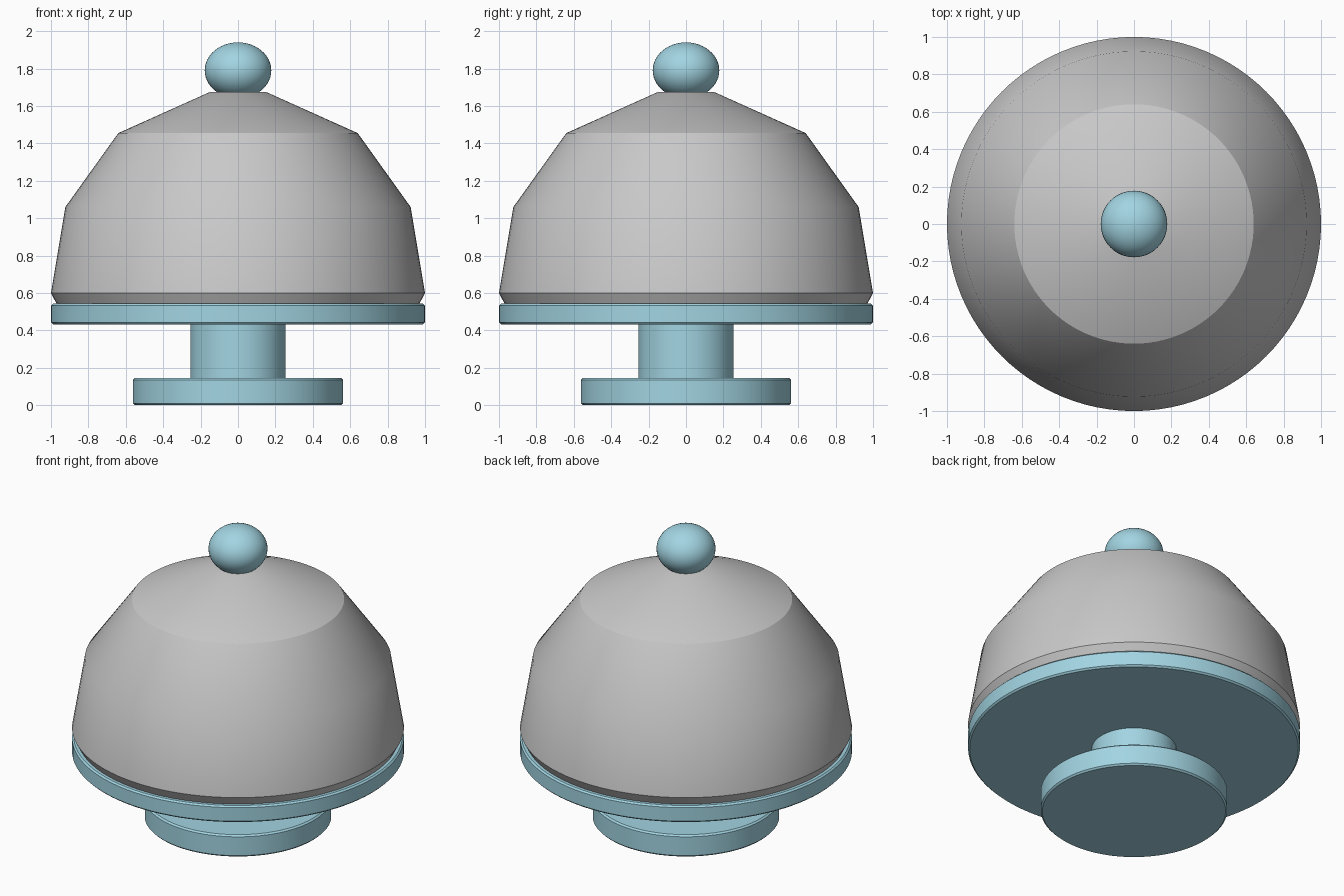
import bpy
import math

cube = bpy.data.objects.get("Cube")
if cube:
    bpy.data.objects.remove(cube, do_unlink=True)


def make_material(name, rgb):
    mat = bpy.data.materials.new(name)
    mat.use_nodes = True
    color = (*rgb, 1.0)
    mat.diffuse_color = color
    mat.node_tree.nodes["Principled BSDF"].inputs["Base Color"].default_value = color
    return mat


def finish(obj, name, mat, angle):
    obj.name = name
    obj.data.materials.append(mat)
    bpy.ops.object.shade_smooth_by_angle(angle=math.radians(angle))
    return obj


def lathe(name, profile, mat, angle=28, sides=96):
    """Spin (radius, height) points around z and cap both ends."""
    verts = [(r * math.cos(2 * math.pi * i / sides), r * math.sin(2 * math.pi * i / sides), z)
             for r, z in profile for i in range(sides)]
    faces = [(k * sides + i, k * sides + (i + 1) % sides,
              (k + 1) * sides + (i + 1) % sides, (k + 1) * sides + i)
             for k in range(len(profile) - 1) for i in range(sides)]
    faces.append(tuple(reversed(range(sides))))
    faces.append(tuple(range((len(profile) - 1) * sides, len(profile) * sides)))
    mesh = bpy.data.meshes.new(name)
    mesh.from_pydata(verts, [], faces)
    obj = bpy.data.objects.new(name, mesh)
    bpy.context.collection.objects.link(obj)
    bpy.ops.object.select_all(action="DESELECT")
    obj.select_set(True)
    bpy.context.view_layer.objects.active = obj
    return finish(obj, name, mat, angle)


def disc(name, radius, bottom, top, mat, bevel=0.01):
    """Round plate with a small chamfer on both rims."""
    return lathe(name, [(radius - bevel, bottom), (radius, bottom + bevel),
                        (radius, top - bevel), (radius - bevel, top)], mat)


blue = make_material("pale blue", (0.36, 0.66, 0.76))
grey = make_material("light grey", (0.58, 0.58, 0.58))

# Stand
disc("foot", 0.562, 0.0, 0.145, blue)
lathe("stem", [(0.255, 0.13), (0.255, 0.45)], blue)
disc("tray", 1.0, 0.433, 0.543, blue)

# Faceted cover
lathe("dome_cover", [(0.97, 0.543), (1.0, 0.6), (0.923, 1.06),
                     (0.64, 1.455), (0.15, 1.675)], grey)

# Slightly flattened knob
bpy.ops.mesh.primitive_uv_sphere_add(segments=48, ring_count=24, radius=1, location=(0, 0, 1.79))
knob = bpy.context.object
knob.scale = (0.178, 0.178, 0.15)
finish(knob, "knob", blue, 30)
